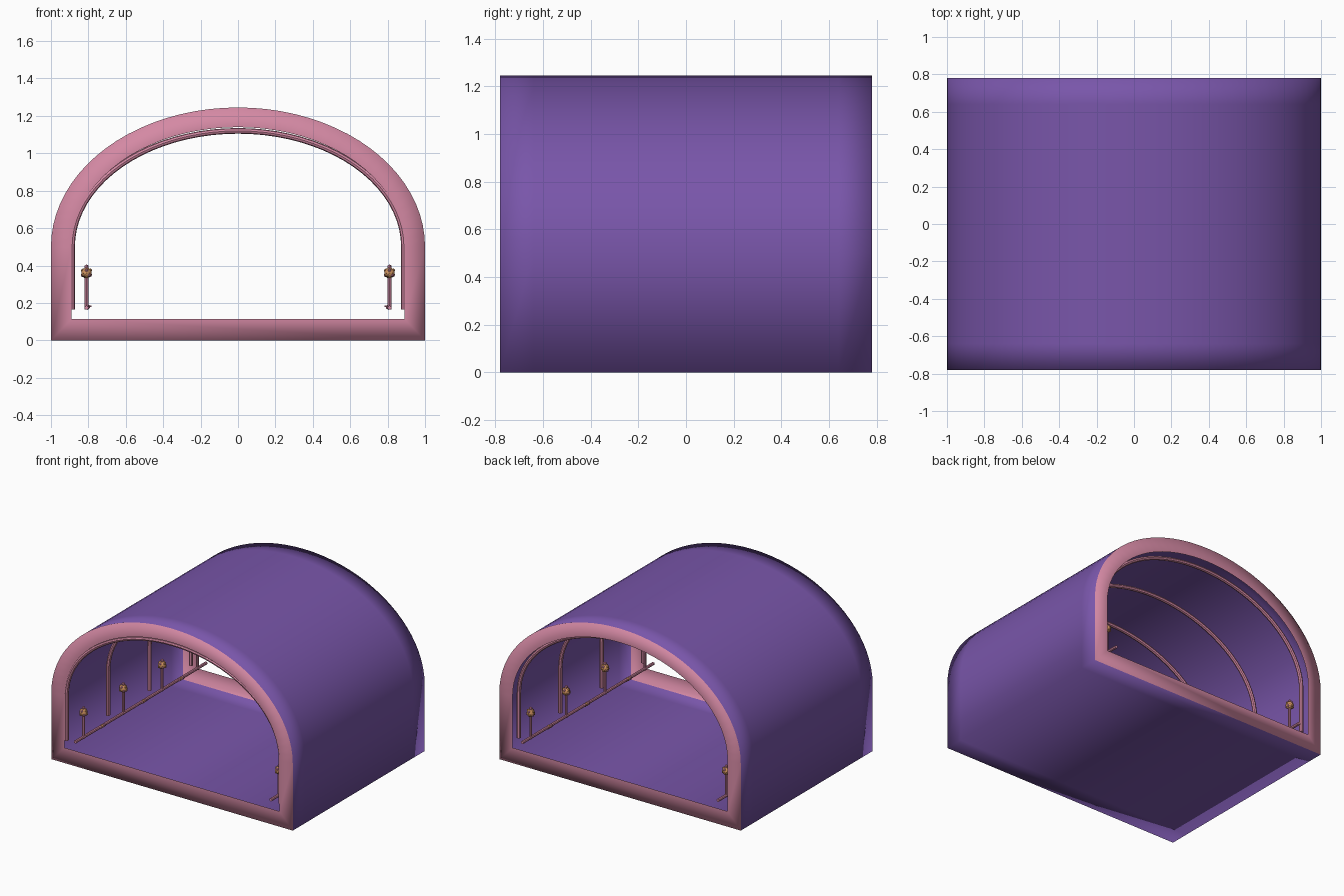
import bpy, bmesh, math
from mathutils import Vector

if "Cube" in bpy.data.objects:
    bpy.data.objects.remove(bpy.data.objects["Cube"])


def material(name, rgb):
    m = bpy.data.materials.new(name)
    m.use_nodes = True
    m.diffuse_color = (*rgb, 1)
    m.node_tree.nodes["Principled BSDF"].inputs["Base Color"].default_value = (*rgb, 1)
    return m


PURPLE = material("purple", (0.19, 0.092, 0.40))
PINK = material("pink", (0.66, 0.25, 0.37))
TAN = material("tan", (0.60, 0.28, 0.11))

HALF = 0.78      # half length of the tunnel
SPRING = 0.5     # height where the arch begins


def arch(half_width, rise, bottom, steps=40):
    """Open arch path in (x, z): up one wall, over the top, down the other."""
    pts = [(half_width, bottom)]
    for i in range(steps + 1):
        a = math.pi * i / steps
        pts.append((half_width * math.cos(a), SPRING + rise * math.sin(a)))
    return pts + [(-half_width, bottom)]


def finish(bm, name, mats, smooth=True):
    bmesh.ops.recalc_face_normals(bm, faces=bm.faces)
    me = bpy.data.meshes.new(name)
    bm.to_mesh(me)
    bm.free()
    for m in mats:
        me.materials.append(m)
    for p in me.polygons:
        p.use_smooth = smooth
    ob = bpy.data.objects.new(name, me)
    bpy.context.collection.objects.link(ob)
    return ob


def tube(name, pts, radius, mat):
    """Round bar along a path, turned into a mesh."""
    cu = bpy.data.curves.new(name, "CURVE")
    cu.dimensions = "3D"
    cu.bevel_depth = radius
    cu.bevel_resolution = 2
    cu.use_fill_caps = True
    sp = cu.splines.new("POLY")
    sp.points.add(len(pts) - 1)
    for p, co in zip(sp.points, pts):
        p.co = (*co, 1)
    cu.materials.append(mat)
    ob = bpy.data.objects.new(name, cu)
    bpy.context.collection.objects.link(ob)
    bpy.ops.object.select_all(action="DESELECT")
    ob.select_set(True)
    bpy.context.view_layer.objects.active = ob
    bpy.ops.object.convert(target="MESH")
    bpy.ops.object.shade_smooth_by_angle()
    return ob


# Shell: a single skin with a flat pink rim closing in at each end
bm = bmesh.new()
outer = arch(1.0, 0.745, 0.0)
inner = arch(0.89, 0.64, 0.115)
stations = [(inner, -HALF), (outer, -HALF), (outer, -0.64),
            (outer, 0.64), (outer, HALF), (inner, HALF)]
rings = [[bm.verts.new((x, y, z)) for x, z in prof] for prof, y in stations]
n = len(outer)
for k in range(len(rings) - 1):
    a, b = rings[k], rings[k + 1]
    for i in range(n):
        j = (i + 1) % n
        f = bm.faces.new((a[i], a[j], b[j], b[i]))
        f.material_index = 1 if k in (0, len(rings) - 2) else 0
finish(bm, "tunnel_shell", [PURPLE, PINK])

# Arched ribs along the inside
for i in range(4):
    y = -0.76 + i * 0.49
    tube(f"rib_{i + 1}", [(x, y, z) for x, z in arch(0.887, 0.62, 0.165)], 0.015, PINK)


def blob(bm, centre, radius, mat_index, level=1):
    res = bmesh.ops.create_icosphere(bm, subdivisions=level, radius=radius)
    bmesh.ops.translate(bm, vec=centre, verts=res["verts"])
    for f in {f for v in res["verts"] for f in v.link_faces}:
        f.material_index = mat_index


# Rails with lamps and small clamps, one set on each side
for label, side in (("left", 1), ("right", -1)):
    x = 0.81 * side
    tube(f"{label}_rail", [(x, -0.77, 0.175), (x, HALF, 0.175)], 0.011, PINK)

    for i, y in enumerate((-0.67, -0.2, 0.26, 0.68)):
        tube(f"{label}_lamp_stem_{i + 1}", [(x, y, 0.165), (x, y, 0.34)], 0.010, PINK)

        # Lamp head: a tan ball studded with pink buds
        bm = bmesh.new()
        centre = Vector((x, y, 0.36))
        blob(bm, centre, 0.029, 0, 2)
        for row, (tilt, count) in enumerate(((0.6, 4), (-0.5, 5))):
            for k in range(count):
                a = math.tau * k / count + row * 0.4
                d = Vector((math.cos(a) * math.cos(tilt), math.sin(a) * math.cos(tilt), math.sin(tilt)))
                blob(bm, centre + d * 0.024, 0.011, (k + row) % 2)
        blob(bm, centre + Vector((0, 0, 0.033)), 0.013, 1)
        finish(bm, f"{label}_lamp_head_{i + 1}", [TAN, PINK], smooth=False)

    for i, y in enumerate((-0.46, 0.03, 0.47)):
        bm = bmesh.new()
        for k in (-1, 0, 1):
            blob(bm, Vector((x - 0.006 * side, y + 0.022 * k, 0.178)), 0.015, abs(k))
        finish(bm, f"{label}_rail_clamp_{i + 1}", [TAN, PINK], smooth=False)
        tube(f"{label}_rail_peg_{i + 1}", [(x, y, 0.182), (x - 0.027 * side, y, 0.182)], 0.005, PINK)
